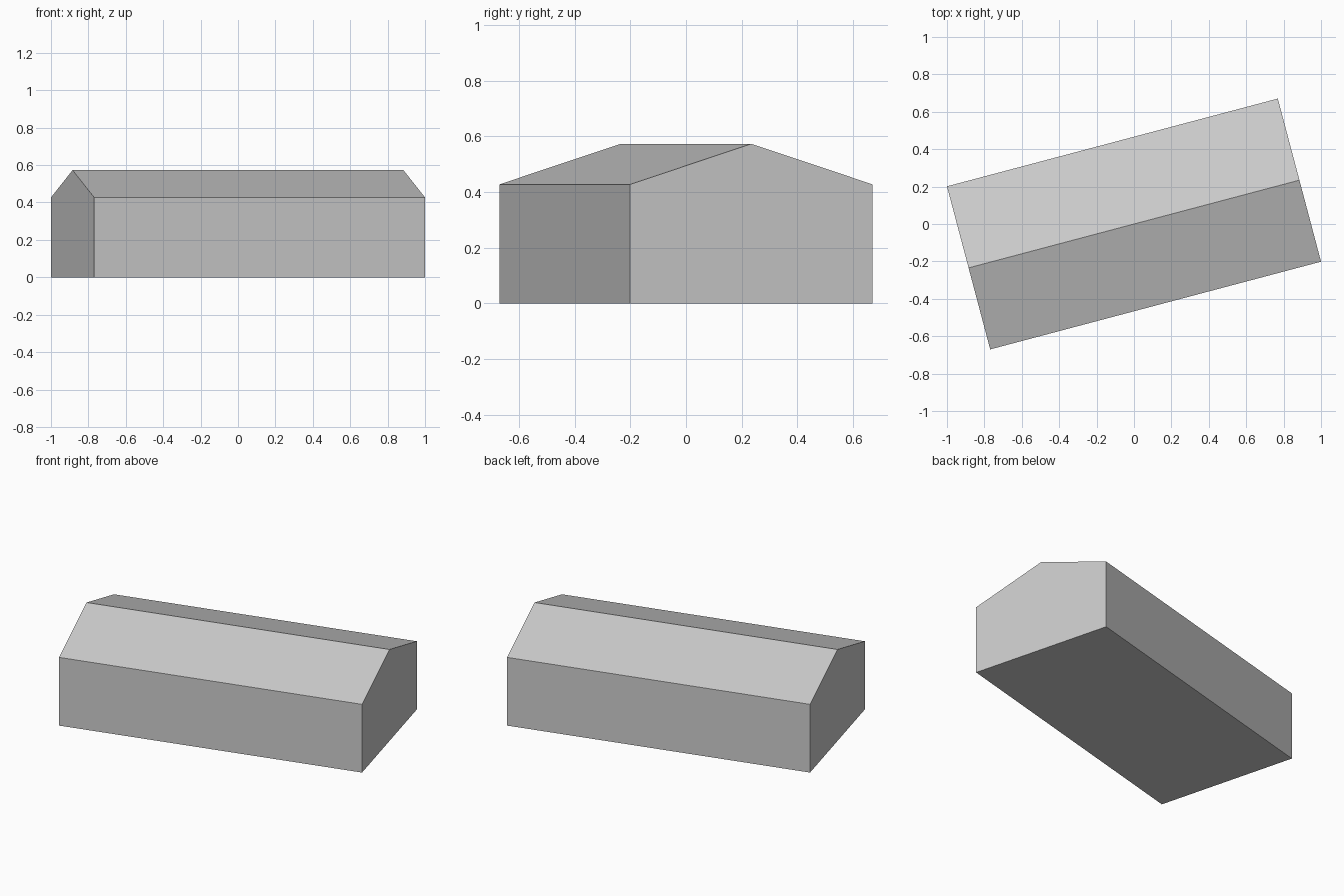
import bpy, bmesh, math
from mathutils import Matrix, Vector

cube = bpy.data.objects.get("Cube")
if cube:
    bpy.data.objects.remove(cube, do_unlink=True)

LENGTH, WIDTH = 1.83, 0.902
EAVES, RIDGE = 0.427, 0.573
TURN = math.radians(14.85)

# Plain grey finish
grey = bpy.data.materials.new("light_grey")
grey.use_nodes = True
colour = (0.6, 0.6, 0.6, 1)
grey.diffuse_color = colour
grey.node_tree.nodes["Principled BSDF"].inputs["Base Color"].default_value = colour

# Gable end profile, extruded along the ridge
half = WIDTH / 2
profile = [(-half, 0), (half, 0), (half, EAVES), (0, RIDGE), (-half, EAVES)]
bm = bmesh.new()
gable = bm.faces.new([bm.verts.new((-LENGTH / 2, y, z)) for y, z in profile])
result = bmesh.ops.extrude_face_region(bm, geom=[gable], use_keep_orig=True)
far_end = [v for v in result["geom"] if isinstance(v, bmesh.types.BMVert)]
bmesh.ops.translate(bm, verts=far_end, vec=Vector((LENGTH, 0, 0)))

# Turn the building on its plot
bmesh.ops.rotate(bm, verts=bm.verts, cent=(0, 0, 0), matrix=Matrix.Rotation(TURN, 3, "Z"))
bmesh.ops.recalc_face_normals(bm, faces=bm.faces)

mesh = bpy.data.meshes.new("gabled_building")
bm.to_mesh(mesh)
bm.free()
mesh.materials.append(grey)
building = bpy.data.objects.new("gabled_building", mesh)
bpy.context.collection.objects.link(building)
